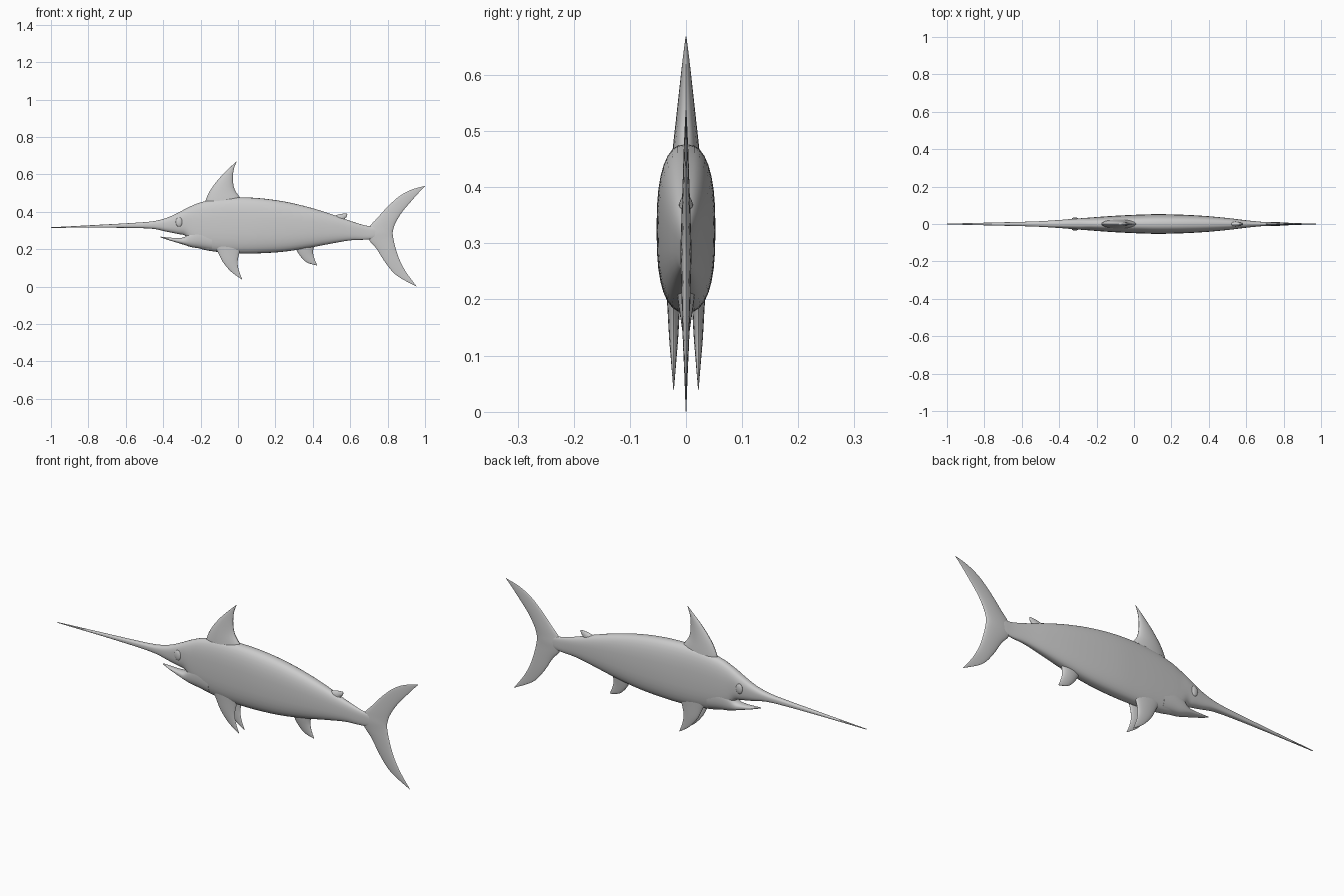
import bpy, bmesh, math


def smooth_path(rows, steps=5):
    # Catmull-Rom interpolation through rows of numbers
    out = []
    for i in range(len(rows) - 1):
        p0, p1 = rows[max(i - 1, 0)], rows[i]
        p2, p3 = rows[i + 1], rows[min(i + 2, len(rows) - 1)]
        for k in range(steps):
            t = k / steps
            out.append([0.5 * (2 * b + (c - a) * t + (2 * a - 5 * b + 4 * c - d) * t * t
                               + (3 * b - a - 3 * c + d) * t ** 3)
                        for a, b, c, d in zip(p0, p1, p2, p3)])
    out.append(list(rows[-1]))
    return out


def loft(name, rings):
    bm = bmesh.new()
    loops = [[bm.verts.new(p) for p in ring] for ring in rings]
    n = len(loops[0])
    for a, b in zip(loops, loops[1:]):
        for i in range(n):
            j = (i + 1) % n
            bm.faces.new((a[i], a[j], b[j], b[i]))
    bm.faces.new(loops[0])
    bm.faces.new(loops[-1])
    bmesh.ops.recalc_face_normals(bm, faces=bm.faces)
    mesh = bpy.data.meshes.new(name)
    bm.to_mesh(mesh)
    bm.free()
    obj = bpy.data.objects.new(name, mesh)
    bpy.context.collection.objects.link(obj)
    return obj


def spow(v, e):
    return math.copysign(abs(v) ** e, v)


def hull(name, rows, power=2.6, n=32):
    # rows: x, top z, bottom z, half width
    rings = []
    for x, top, bot, w in smooth_path(rows):
        c, h = (top + bot) / 2, (top - bot) / 2
        rings.append([(x, w * spow(math.cos(a), 2 / power), c + h * spow(math.sin(a), 2 / power))
                      for a in (2 * math.pi * i / n for i in range(n))])
    return loft(name, rings)


def fin(name, rows, y=0.0, n=20):
    # rows: leading x, z, trailing x, z, half thickness
    rings = []
    for lx, lz, tx, tz, t in smooth_path(rows):
        ring = []
        for i in range(n):
            a = 2 * math.pi * i / n
            s = (1 - math.cos(a)) / 2
            ring.append((lx + (tx - lx) * s, y + t * math.sin(a), lz + (tz - lz) * s))
        rings.append(ring)
    return loft(name, rings)


# Body with sword and upper jaw
hull("body", [
    (-1.0, .317, .314, .002), (-.75, .330, .315, .008), (-.55, .341, .313, .013),
    (-.45, .350, .308, .018), (-.38, .368, .293, .023), (-.32, .395, .281, .028),
    (-.28, .416, .270, .031), (-.24, .435, .222, .034), (-.19, .453, .199, .038),
    (-.10, .471, .184, .044), (0, .477, .177, .049), (.12, .472, .178, .0525),
    (.25, .454, .187, .050), (.38, .424, .207, .043), (.50, .387, .230, .032),
    (.60, .351, .247, .020), (.68, .327, .251, .012), (.74, .318, .258, .009),
    (.80, .295, .275, .003)])

# Lower jaw
hull("lower_jaw", [
    (-.415, .267, .263, .003), (-.37, .262, .248, .013), (-.32, .260, .233, .021),
    (-.285, .266, .222, .027), (-.25, .300, .211, .032), (-.20, .330, .203, .036),
    (-.14, .330, .193, .038)], power=2.4)

# Dorsal fins
fin("dorsal_fin", [
    (-.178, .435, .03, .45, .026), (-.17, .470, .008, .480, .023),
    (-.145, .520, -.018, .520, .018), (-.10, .579, -.027, .570, .012),
    (-.05, .630, -.023, .625, .006), (-.009, .669, -.008, .668, .0008)])
fin("second_dorsal_fin", [
    (.49, .365, .575, .350, .013), (.515, .378, .572, .363, .012),
    (.540, .386, .582, .374, .008), (.565, .390, .584, .384, .004),
    (.580, .391, .584, .389, .001)])

# Anal fin
fin("anal_fin", [
    (.29, .225, .42, .235, .017), (.312, .195, .405, .210, .015),
    (.335, .160, .402, .175, .010), (.370, .128, .412, .140, .005),
    (.421, .113, .423, .115, .001)])

# Pectoral fins
for side, label in ((-1, "front"), (1, "back")):
    fin("pectoral_fin_" + label, [
        (-.125, .215, .025, .215, .013), (-.108, .185, .008, .180, .011),
        (-.080, .130, -.002, .130, .008), (-.035, .078, .005, .085, .004),
        (.020, .039, .022, .041, .0006)], y=side * .022)

# Tail fin
fin("tail_fin", [
    (.998, .538, 1.0, .537, .0006), (.925, .517, .972, .508, .002),
    (.860, .481, .925, .455, .004), (.795, .422, .875, .395, .006),
    (.742, .363, .842, .340, .008), (.708, .327, .830, .305, .009),
    (.685, .285, .827, .285, .010), (.705, .243, .830, .260, .009),
    (.740, .203, .840, .215, .008), (.790, .125, .863, .145, .006),
    (.850, .058, .900, .075, .003), (.953, .001, .956, .0, .0006)])

# Eyes
for side, label in ((-1, "front"), (1, "back")):
    bpy.ops.mesh.primitive_uv_sphere_add(segments=24, ring_count=12, radius=1,
                                         location=(-.315, side * .027, .345))
    eye = bpy.context.object
    eye.name = "eye_" + label
    eye.scale = (.018, .008, .025)

# Smooth shading
for obj in bpy.context.collection.objects:
    obj.select_set(True)
    bpy.context.view_layer.objects.active = obj
bpy.ops.object.shade_smooth_by_angle(angle=math.radians(40))
